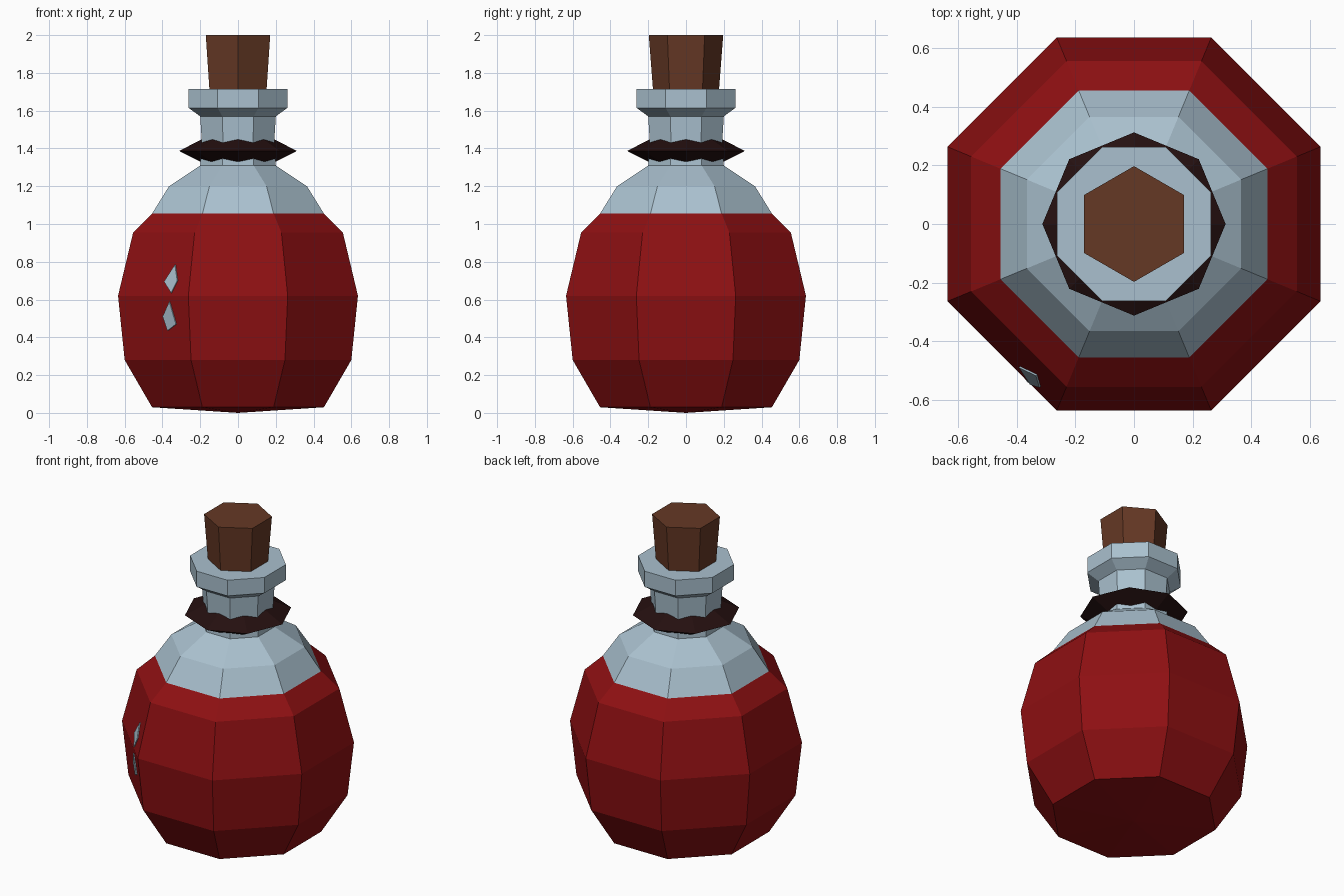
import bpy, bmesh, math

if "Cube" in bpy.data.objects:
    bpy.data.objects.remove(bpy.data.objects["Cube"], do_unlink=True)


def material(name, rgb):
    mat = bpy.data.materials.new(name)
    mat.use_nodes = True
    mat.diffuse_color = (*rgb, 1)
    mat.node_tree.nodes["Principled BSDF"].inputs["Base Color"].default_value = (*rgb, 1)
    return mat


red = material("red liquid", (0.27, 0.005, 0.006))
glass = material("pale glass", (0.40, 0.53, 0.62))
cork_brown = material("cork brown", (0.13, 0.04, 0.018))
dark_brown = material("dark cord", (0.018, 0.005, 0.005))


def finish(bm, name, *mats):
    bmesh.ops.recalc_face_normals(bm, faces=bm.faces)
    mesh = bpy.data.meshes.new(name)
    bm.to_mesh(mesh)
    bm.free()
    for mat in mats:
        mesh.materials.append(mat)
    obj = bpy.data.objects.new(name, mesh)
    bpy.context.collection.objects.link(obj)
    return obj


def turned(name, profile, sides, start, *mats, base=None, rule=None):
    """Faceted solid from (corner radius, z) rings; base adds a low centre point."""
    bm = bmesh.new()
    rings = []
    for r, z in profile:
        angles = [start + math.tau * i / sides for i in range(sides)]
        rings.append([bm.verts.new((r * math.cos(a), r * math.sin(a), z)) for a in angles])
    for low, high in zip(rings, rings[1:]):
        for i in range(sides):
            j = (i + 1) % sides
            bm.faces.new((low[i], low[j], high[j], high[i]))
    bm.faces.new(rings[-1])
    if base is None:
        bm.faces.new(rings[0][::-1])
    else:
        tip = bm.verts.new((0, 0, base))
        for i in range(sides):
            bm.faces.new((rings[0][(i + 1) % sides], rings[0][i], tip))
    if rule:
        for f in bm.faces:
            f.material_index = rule(f.calc_center_median())
    return finish(bm, name, *mats)


# Bottle: flat-to-centre distances, liquid showing below the shoulder
BELLY = [(0.455, 0.03), (0.60, 0.28), (0.635, 0.62), (0.555, 0.955), (0.455, 1.055)]
NECK = [(0.365, 1.20), (0.20, 1.31), (0.192, 1.44), (0.20, 1.57),
        (0.262, 1.615), (0.262, 1.715)]
corner = 1 / math.cos(math.pi / 8)
turned("bottle", [(r * corner, z) for r, z in BELLY + NECK], 8, math.pi / 8,
       red, glass, base=0.0, rule=lambda c: int(c.z > 1.055))

# Cork stopper
turned("cork", [(0.17, 1.65), (0.197, 2.0)], 6, math.pi / 6, cork_brown)

# Pointed cord ring round the neck
turned("neck_cord", [(0.15, 1.305), (0.312, 1.387), (0.15, 1.469)], 8, 0, dark_brown)


def belly_distance(z):
    for (r0, z0), (r1, z1) in zip(BELLY, BELLY[1:]):
        if z0 <= z <= z1:
            return r0 + (r1 - r0) * (z - z0) / (z1 - z0)


def glint(name, outline):
    """Thin plate lying on the diagonal front right side of the belly."""
    bm = bmesh.new()
    layers = []
    for lift in (-0.002, 0.006):
        layers.append([bm.verts.new((x - lift * 0.7,
                                     -math.sqrt(2) * belly_distance(z) - x - lift * 0.7, z))
                       for x, z in outline])
    back, front = layers
    bm.faces.new(front)
    bm.faces.new(back[::-1])
    n = len(outline)
    for i in range(n):
        j = (i + 1) % n
        bm.faces.new((back[i], back[j], front[j], front[i]))
    finish(bm, name, glass)


glint("upper_glint", [(-0.388, 0.695), (-0.33, 0.785), (-0.318, 0.70), (-0.35, 0.635)])
glint("lower_glint", [(-0.395, 0.51), (-0.36, 0.59), (-0.325, 0.47), (-0.37, 0.435)])
